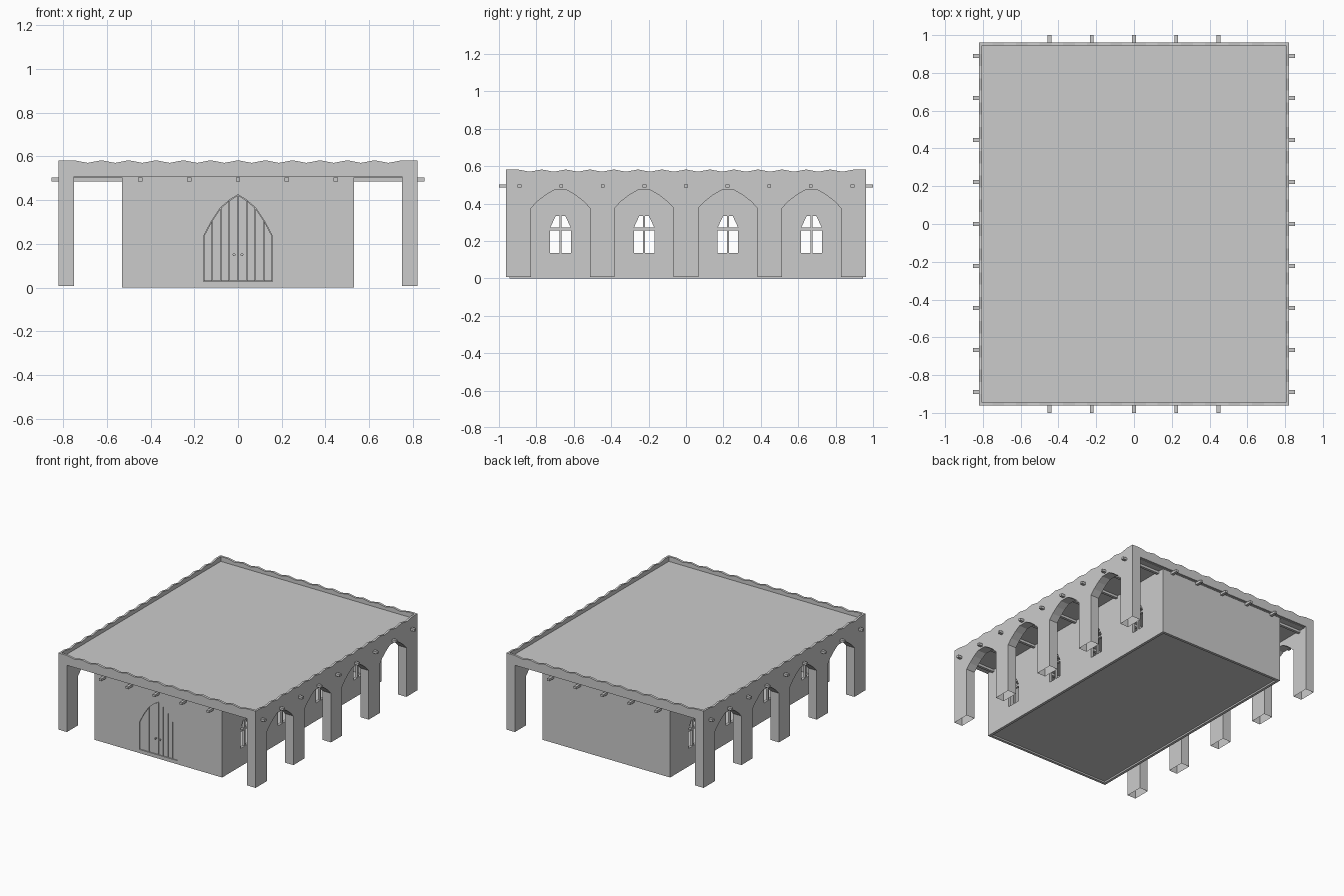
import bpy, bmesh, math

if "Cube" in bpy.data.objects:
    bpy.data.objects.remove(bpy.data.objects["Cube"])

X, Y = 0.82, 0.962          # outer footprint half sizes
BX, BY = 0.53, 0.945        # inner building half sizes
ROOF = 0.508
FOOT = 0.006                # pillar foot height
ARCHES = [-0.671, -0.224, 0.224, 0.671]


def prism(name, pts, axis, a, b, open_bottom=None):
    """Extrude a (horizontal, z) profile along x or y from a to b."""
    bm = bmesh.new()
    rings = []
    for d in (a, b):
        rings.append([bm.verts.new((d, p, q) if axis == 'x' else (p, d, q)) for p, q in pts])
    bm.faces.new(rings[0])
    bm.faces.new(rings[1][::-1])
    n = len(pts)
    for i in range(n):
        j = (i + 1) % n
        bm.faces.new((rings[0][i], rings[1][i], rings[1][j], rings[0][j]))
    bmesh.ops.recalc_face_normals(bm, faces=bm.faces)
    if open_bottom is not None:
        low = [f for f in bm.faces if all(abs(v.co.z - open_bottom) < 1e-5 for v in f.verts)]
        bmesh.ops.delete(bm, geom=low, context='FACES')
    me = bpy.data.meshes.new(name)
    bm.to_mesh(me)
    bm.free()
    ob = bpy.data.objects.new(name, me)
    bpy.context.collection.objects.link(ob)
    return ob


def box(name, x0, x1, y0, y1, z0, z1):
    return prism(name, [(x0, z0), (x1, z0), (x1, z1), (x0, z1)], 'y', y0, y1)


def cut(ob, cutters):
    """Subtract cutters, bake the result and remove the cutters."""
    for c in cutters:
        m = ob.modifiers.new("cut", 'BOOLEAN')
        m.operation = 'DIFFERENCE'
        m.solver = 'EXACT'
        m.object = c
    dg = bpy.context.evaluated_depsgraph_get()
    me = bpy.data.meshes.new_from_object(ob.evaluated_get(dg))
    ob.modifiers.clear()
    ob.data = me
    for c in cutters:
        bpy.data.objects.remove(c)


# Wavy parapet profile: flat ends, shallow scallops between
def parapet(half, flat, waves):
    pts = [(-half, ROOF), (half, ROOF), (half, 0.582)]
    n = waves * 4
    for i in range(n + 1):
        t = i / n
        pts.append((flat - 2 * flat * t, 0.576 + 0.006 * math.cos(2 * math.pi * waves * t)))
    pts.append((-half, 0.582))
    return pts


# Arcade outline: pillars and faceted arches in one profile
arch = [(-.158, FOOT), (-.158, .375), (-.125, .41), (-.08, .445), (-.035, .471)]
arch += [(-p, q) for p, q in reversed(arch)]
arcade = [(-Y, FOOT)]
for c in ARCHES:
    arcade += [(c + p, q) for p, q in arch]
arcade += [(Y, FOOT), (Y, ROOF), (-Y, ROOF)]

# Window opening outline
window = [(-.055, .135), (.055, .135), (.055, .27), (.026, .333), (-.026, .333), (-.055, .27)]

for s, side in ((-1, "left"), (1, "right")):
    prism(side + "_arcade", arcade, 'x', s * 0.75, s * X, open_bottom=FOOT)
    prism(side + "_parapet", parapet(Y, 0.9, 14), 'x', s * 0.805, s * X)

    # Building side wall with windows and their cross bars
    wall = box(side + "_wall", *sorted((s * BX, s * (BX - .02))), -BY, BY, 0, ROOF - .005)
    cut(wall, [prism("window_cutter", [(c + p, q) for p, q in window], 'x', s * .45, s * .6)
               for c in ARCHES])
    for i, c in enumerate(ARCHES):
        xs = sorted((s * .512, s * .529))
        box(f"{side}_window_post_{i}", *xs, c - .006, c + .006, .135, .333)
        box(f"{side}_window_rail_{i}", *xs, c - .055, c + .055, .257, .271)

for s, side in ((-1, "front"), (1, "back")):
    prism(side + "_parapet", parapet(X, 0.75, 12), 'y', s * 0.945, s * Y)

# Roof deck, floor and back wall
box("roof_deck", -.808, .808, -.948, .948, ROOF - .004, .546)
box("floor", -BX + .02, BX - .02, -BY + .02, BY - .02, .012, .025)
box("back_wall", -BX + .02, BX - .02, BY - .02, BY, 0, ROOF - .005)

# Pointed door arch: right half as (x, z) from apex to spring
DOOR = [(0, .425), (.04, .4), (.08, .365), (.122, .303), (.157, .235)]


def arch_z(x):
    x = min(abs(x), .157)
    for (xa, za), (xb, zb) in zip(DOOR, DOOR[1:]):
        if x <= xb:
            return za + (zb - za) * (x - xa) / (xb - xa)
    return DOOR[-1][1]


# Front wall with a shallow door recess
outline = [(-.157, .027), (.157, .027)] + DOOR[::-1] + [(-x, z) for x, z in DOOR[1:]]
front = box("front_wall", -BX + .02, BX - .02, -BY, -BY + .02, 0, ROOF - .005)
cut(front, [prism("door_cutter", outline, 'y', -BY - .05, -BY + .01)])

# Door planks with narrow grooves, tops following the arch
for i in range(8):
    a, b = -.157 + i * .03925 + .0015, -.157 + (i + 1) * .03925 - .0015
    prism(f"door_plank_{i}", [(a, .03), (b, .03), (b, arch_z(b) - .003), (a, arch_z(a) - .003)],
          'y', -BY + .003, -BY + .012)

# Door handles: small knob on a stem
for s, side in ((-1, "left"), (1, "right")):
    for nm, r, d, y in (("stem", .003, .016, -BY - .004), ("knob", .007, .006, -BY - .013)):
        bpy.ops.mesh.primitive_cylinder_add(vertices=8, radius=r, depth=d,
                                            location=(s * .018, y, .15),
                                            rotation=(math.pi / 2, 0, 0))
        bpy.context.object.name = f"{side}_door_{nm}"

# Roof beams poking out of all four sides
for i in range(9):
    y = (i - 4) * .2225
    box(f"cross_beam_{i}", -.852, .852, y - .01, y + .01, .485, .503)
for i in range(5):
    x = (i - 2) * .2235
    for s, side in ((-1, "front"), (1, "back")):
        box(f"{side}_beam_{i}", x - .01, x + .01, *sorted((s * .9, s * 1.0)), .485, .503)
